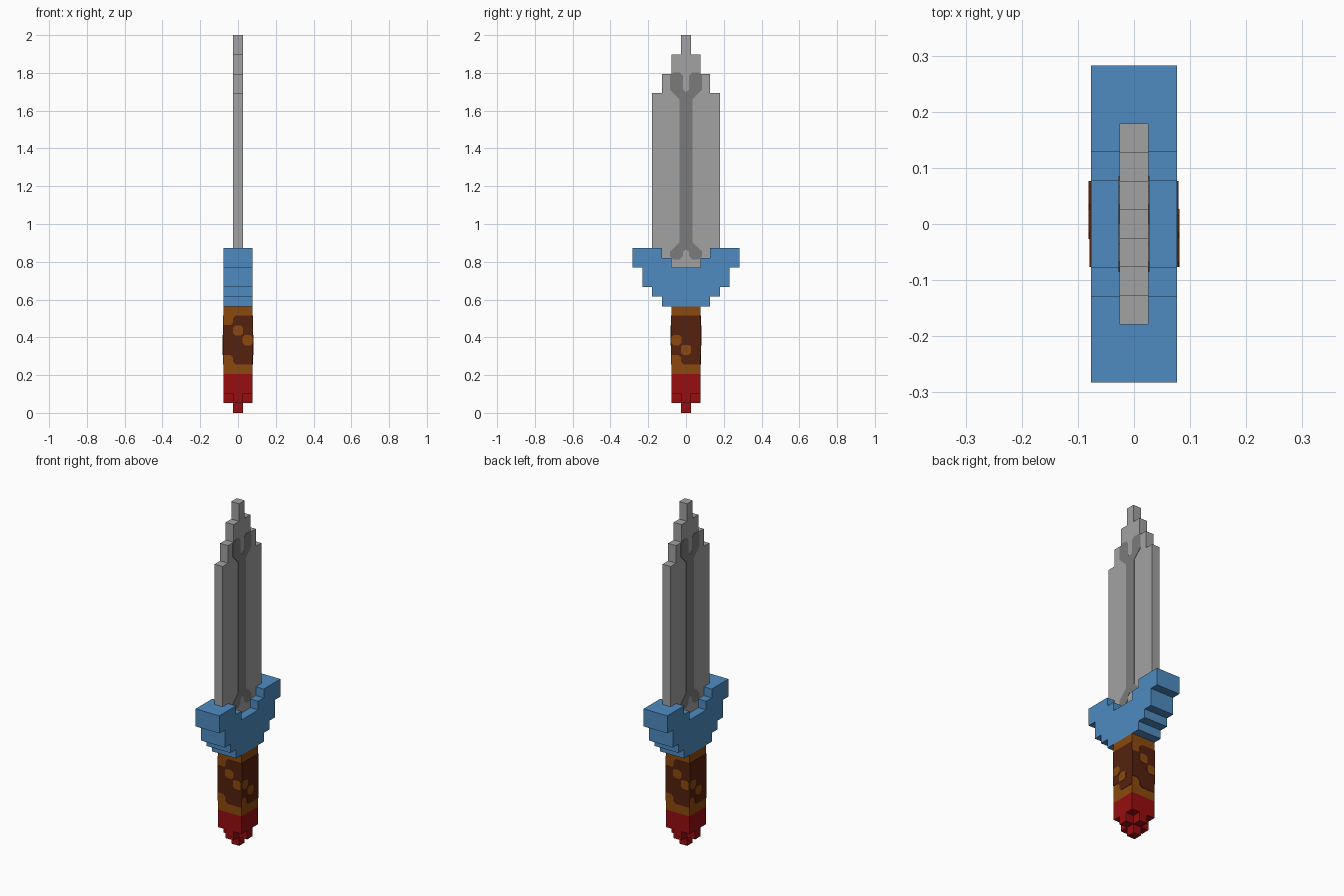
import bpy, bmesh, math
from mathutils import Matrix

cube = bpy.data.objects.get("Cube")
if cube:
    bpy.data.objects.remove(cube, do_unlink=True)

U = 2 / 39          # one block
PLATE = 0.04        # painted plate thickness, in blocks


def material(name, rgb):
    # flat colour given as 0-255 display values, stored as linear
    lin = [c / 255 / 12.92 if c < 11 else ((c / 255 + 0.055) / 1.055) ** 2.4 for c in rgb]
    m = bpy.data.materials.new(name)
    m.use_nodes = True
    m.diffuse_color = (*lin, 1)
    bsdf = next(n for n in m.node_tree.nodes if n.type == 'BSDF_PRINCIPLED')
    bsdf.inputs["Base Color"].default_value = (*lin, 1)
    return m


STEEL = material("steel_grey", (162, 162, 162))
DARK_STEEL = material("dark_steel", (123, 123, 123))
BLUE = material("guard_blue", (78, 139, 193))
TAN = material("leather_tan", (139, 73, 14))
BROWN = material("leather_brown", (85, 33, 14))
RED = material("pommel_red", (151, 13, 15))

# Frames that map outline (a, b) and depth c to model space
ALONG_X = Matrix(((0, 0, 1), (1, 0, 0), (0, 1, 0)))    # outline in y, z
ALONG_Y = Matrix(((1, 0, 0), (0, 0, -1), (0, 1, 0)))   # outline in x, z; depth to the front
ALONG_Z = Matrix.Identity(3)                           # outline in x, y
TURN = Matrix.Rotation(math.pi, 3, 'Z')


def prism(name, outline, lo, hi, frame, mat):
    """Extrude an outline (in blocks) between two depths."""
    bm = bmesh.new()
    face = bm.faces.new([bm.verts.new((a, b, lo)) for a, b in outline])
    out = bmesh.ops.extrude_face_region(bm, geom=[face])
    for v in out["geom"]:
        if isinstance(v, bmesh.types.BMVert):
            v.co.z = hi
    for v in bm.verts:
        v.co = frame @ v.co * U
    bmesh.ops.recalc_face_normals(bm, faces=bm.faces)
    me = bpy.data.meshes.new(name)
    bm.to_mesh(me)
    bm.free()
    me.materials.append(mat)
    ob = bpy.data.objects.new(name, me)
    bpy.context.collection.objects.link(ob)
    return ob


def mirrored(half):
    """Close a right-hand half outline by mirroring it."""
    return half + [(-a, b) for a, b in reversed(half) if a > 0]


def rect(w, lo, hi):
    return [(-w, lo), (w, lo), (w, hi), (-w, hi)]


def spot(a, b, r=0.52, c=0.3):
    """Octagonal spot, trimmed to the grip width."""
    pts = [(r, -c), (r, c), (c, r), (-c, r), (-r, c), (-r, -c), (-c, -r), (c, -r)]
    return [(max(-1.5, min(1.5, a + x)), b + y) for x, y in pts]


# Blade with a stepped tip
prism("blade", mirrored([(3.5, 15), (3.5, 33), (2.5, 33), (2.5, 35), (1.5, 35),
                         (1.5, 37), (0.5, 37), (0.5, 39)]),
      -0.5, 0.5, ALONG_X, STEEL)

# Dark fuller on both broad sides, forked at each end
fuller = mirrored([(0, 16.9), (0.33, 16.6), (0.33, 16.2), (0.65, 15.85), (1.35, 15.85),
                   (1.67, 16.2), (1.67, 16.65), (0.67, 17.6), (0.67, 32.4), (1.67, 33.4),
                   (1.67, 34.8), (1.3, 35.15), (0.67, 35.15), (0.33, 34.8),
                   (0.33, 33.4), (0, 33.1)])
for side, turn in (("left", ALONG_Z), ("right", TURN)):
    prism("fuller_" + side, fuller, 0.5, 0.5 + PLATE, turn @ ALONG_X, DARK_STEEL)

# Stepped guard with a notch for the blade
prism("guard", mirrored([(2.5, 11), (2.5, 12), (3.5, 12), (3.5, 13), (4.5, 13), (4.5, 15),
                         (5.5, 15), (5.5, 17), (2.5, 17), (2.5, 16), (1.5, 16), (1.5, 15)]),
      -1.5, 1.5, ALONG_X, BLUE)

# Grip with brown patches and tan spots; opposite sides match
prism("grip", rect(1.5, 4, 11), -1.5, 1.5, ALONG_X, TAN)
front_patch = [(-1.5, 9.05), (-0.75, 9.05), (-0.5, 9.3), (-0.5, 9.8), (-0.25, 10.05),
               (1.5, 10.05), (1.5, 5), (-0.25, 5), (-0.5, 5.25), (-0.5, 5.7),
               (-0.8, 6), (-1.5, 6)]
side_patch = [(-1.5, 10.05), (1.5, 10.05), (1.5, 5), (-0.25, 5), (-0.5, 5.25),
              (-0.5, 5.7), (-0.8, 6), (-1.5, 6)]
faces = (("front", ALONG_Y, front_patch, ((0, 8.5), (1, 7.5))),
         ("back", TURN @ ALONG_Y, front_patch, ((0, 8.5), (1, 7.5))),
         ("left", ALONG_X, side_patch, ((-1, 7.5), (0, 6.5))),
         ("right", TURN @ ALONG_X, side_patch, ((-1, 7.5), (0, 6.5))))
for side, frame, patch, spots in faces:
    prism("grip_patch_" + side, patch, 1.5, 1.5 + PLATE, frame, BROWN)
    for i, (a, b) in enumerate(spots):
        prism(f"grip_spot_{side}_{i + 1}", spot(a, b), 1.5, 1.5 + 2 * PLATE, frame, TAN)

# Pommel: block, cross and tip
prism("pommel", rect(1.5, -1.5, 1.5), 2, 4, ALONG_Z, RED)
prism("pommel_cross", mirrored([(0.5, -1.5), (0.5, -0.5), (1.5, -0.5),
                                (1.5, 0.5), (0.5, 0.5), (0.5, 1.5)]), 1, 2, ALONG_Z, RED)
prism("pommel_tip", rect(0.5, -0.5, 0.5), 0, 1, ALONG_Z, RED)
